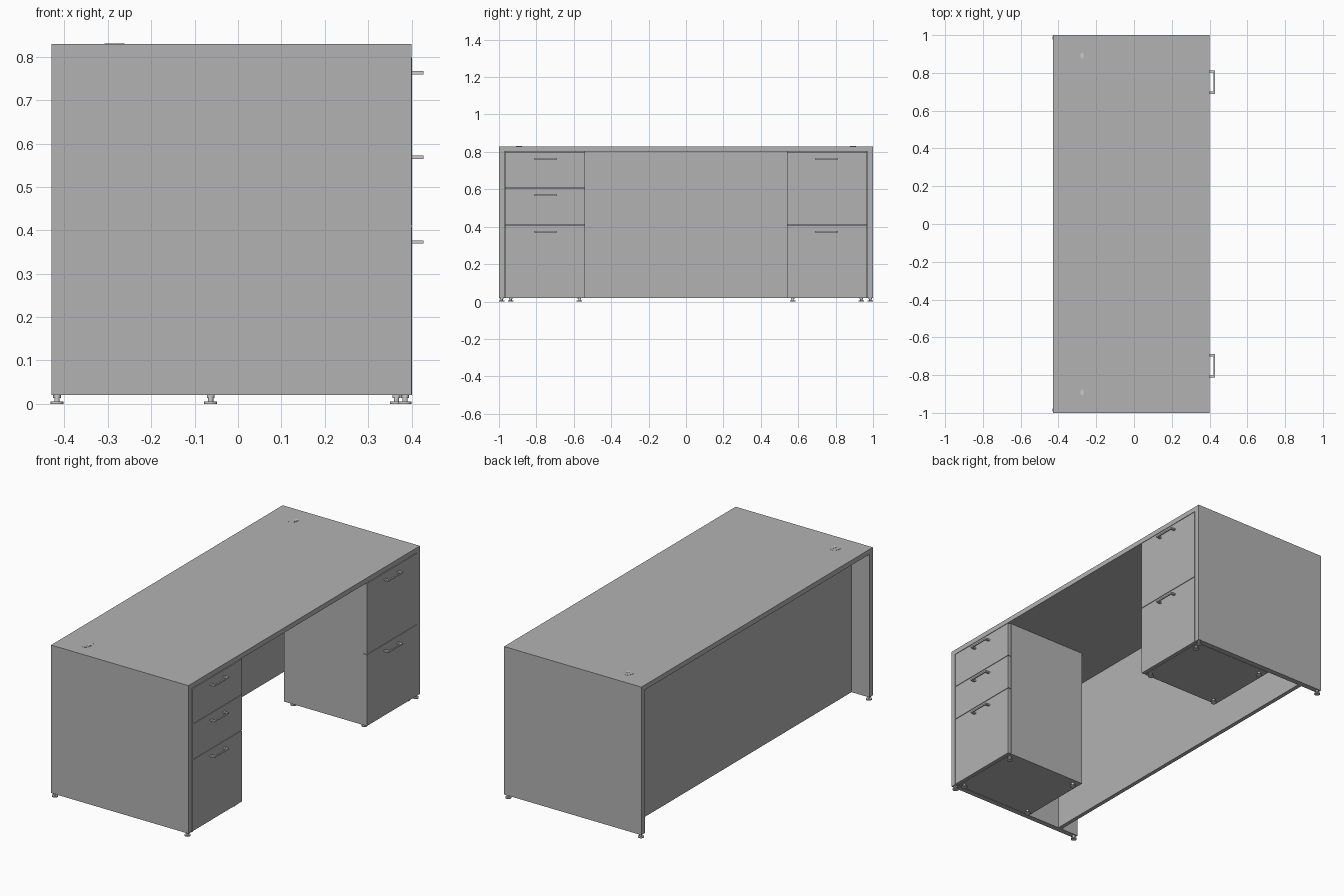
import bpy
import bmesh
from mathutils import Matrix, Vector

cube = bpy.data.objects.get("Cube")
if cube:
    bpy.data.objects.remove(cube, do_unlink=True)


def make_material(name, value):
    mat = bpy.data.materials.new(name)
    mat.use_nodes = True
    colour = (value, value, value, 1)
    mat.diffuse_color = colour
    mat.node_tree.nodes["Principled BSDF"].inputs["Base Color"].default_value = colour
    return mat


GREY = make_material("grey laminate", 0.45)
METAL = make_material("light metal", 0.6)


def add_box(bm, x, y, z):
    """Box from (min, max) pairs on each axis."""
    spans = (x, y, z)
    centre = Vector([(a + b) / 2 for a, b in spans])
    size = [b - a for a, b in spans]
    bmesh.ops.create_cube(bm, size=1, matrix=Matrix.Translation(centre) @ Matrix.Diagonal((*size, 1)))


def add_disc(bm, x, y, z, rx, ry, sides=24):
    """Upright cylinder with an oval footprint, z is a (min, max) pair."""
    place = Matrix.Translation((x, y, sum(z) / 2)) @ Matrix.Diagonal((rx, ry, z[1] - z[0], 1))
    bmesh.ops.create_cone(bm, cap_ends=True, segments=sides, radius1=1, radius2=1, depth=1, matrix=place)


def finish(bm, name, mat, smooth=False):
    mesh = bpy.data.meshes.new(name)
    bm.to_mesh(mesh)
    bm.free()
    mesh.materials.append(mat)
    obj = bpy.data.objects.new(name, mesh)
    bpy.context.collection.objects.link(obj)
    if smooth:
        bpy.ops.object.select_all(action="DESELECT")
        obj.select_set(True)
        bpy.context.view_layer.objects.active = obj
        bpy.ops.object.shade_smooth_by_angle()
    return obj


def box(name, x, y, z, mat=GREY):
    bm = bmesh.new()
    add_box(bm, x, y, z)
    return finish(bm, name, mat)


def mirrored(side, inner, outer):
    return tuple(sorted((side * inner, side * outer)))


BACK, FRONT = -0.43, 0.40
BOTTOM, UNDERSIDE, TOP = 0.02, 0.802, 0.829
INNER, OUTER = 0.54, 0.97
GAP = 0.0015


def foot(name, x, y):
    bm = bmesh.new()
    add_disc(bm, x, y, (0, 0.006), 0.015, 0.015)
    add_disc(bm, x, y, (0.006, 0.013), 0.006, 0.006)
    add_disc(bm, x, y, (0.013, BOTTOM), 0.009, 0.009)
    finish(bm, name, METAL, smooth=True)


def handle(name, y, z):
    """Slim U-shaped pull: two posts and a bar."""
    bm = bmesh.new()
    height = (z - 0.004, z + 0.004)
    for s in (-1, 1):
        edge = sorted((y + s * 0.05, y + s * 0.062))
        add_box(bm, (FRONT, 0.421), edge, height)
    add_box(bm, (0.421, 0.428), (y - 0.062, y + 0.062), height)
    finish(bm, name, METAL)


# Desktop and back panel
box("desktop", (BACK, FRONT), (-1, 1), (UNDERSIDE, TOP))
box("modesty_panel", (-0.322, -0.30), (-OUTER, OUTER), (BOTTOM, UNDERSIDE))

# Each end: side panel, pedestal, drawers, feet and cable cap
splits = {-1: (BOTTOM, 0.41, 0.605, 0.80), 1: (BOTTOM, 0.41, 0.80)}
for side, label in ((-1, "right"), (1, "left")):
    box(label + "_end_panel", (BACK, FRONT), mirrored(side, OUTER, 1), (BOTTOM, UNDERSIDE))
    box(label + "_pedestal", (-0.10, 0.38), mirrored(side, INNER, OUTER - 0.002), (BOTTOM, UNDERSIDE))

    levels = splits[side]
    for i, (low, high) in enumerate(zip(levels, levels[1:])):
        name = f"{label}_drawer_{i + 1}"
        box(name, (0.382, FRONT + 0.001), mirrored(side, INNER, OUTER - 2 * GAP),
            (low + (GAP if i else 0), high - GAP))
        handle(name + "_handle", side * 0.751, high - 0.037)

    for x in (-0.417, 0.385):
        foot(label + "_panel_foot", x, side * 0.985)
    for x in (-0.063, 0.365):
        for y in (0.57, 0.937):
            foot(label + "_pedestal_foot", x, side * y)

    # Low oval cable cap with a small slot plate
    bm = bmesh.new()
    add_disc(bm, -0.285, side * 0.892, (TOP - 0.001, TOP + 0.001), 0.023, 0.037, 32)
    finish(bm, label + "_cable_cap", GREY, smooth=True)
    bm = bmesh.new()
    add_disc(bm, -0.275, side * 0.892, (TOP, TOP + 0.002), 0.008, 0.016)
    finish(bm, label + "_cable_slot", METAL, smooth=True)
